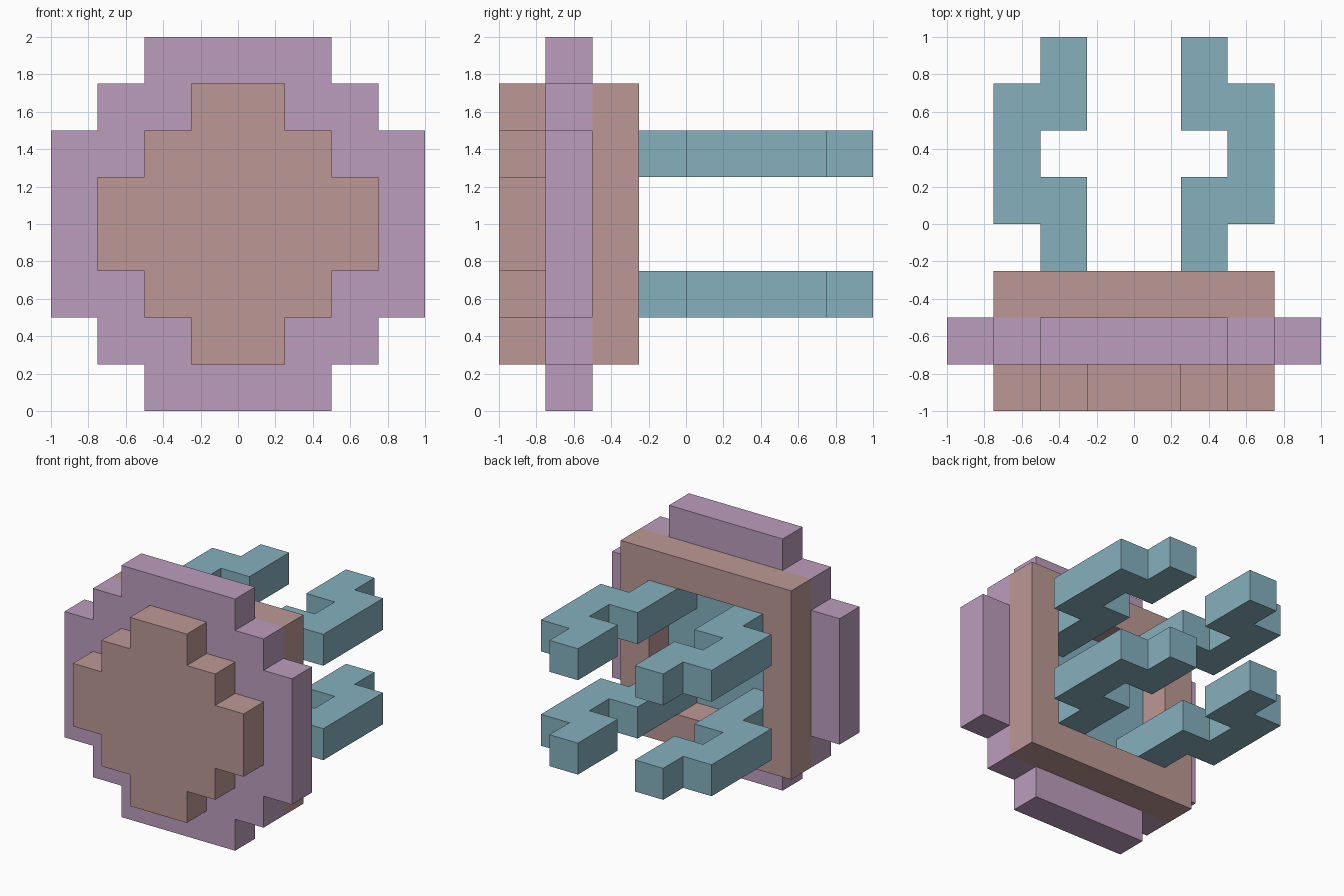
import bpy
import bmesh

cube = bpy.data.objects.get("Cube")
if cube:
    bpy.data.objects.remove(cube, do_unlink=True)


def material(name, rgb):
    """Flat material from an sRGB 0-255 colour."""
    lin = []
    for v in rgb:
        c = v / 255
        lin.append(c / 12.92 if c <= 0.04045 else ((c + 0.055) / 1.055) ** 2.4)
    mat = bpy.data.materials.new(name)
    mat.diffuse_color = (*lin, 1)
    mat.use_nodes = True
    mat.node_tree.nodes["Principled BSDF"].inputs["Base Color"].default_value = (*lin, 1)
    return mat


TEAL = material("dusty teal", (133, 176, 190))
MAUVE = material("dusty mauve", (188, 157, 190))
ROSE = material("rose brown", (188, 153, 149))


def extrude(name, loop, offset, mat):
    """Closed solid made by extruding a planar loop of points along offset."""
    bm = bmesh.new()
    face = bm.faces.new([bm.verts.new(p) for p in loop])
    new = bmesh.ops.extrude_face_region(bm, geom=[face])["geom"]
    bmesh.ops.translate(bm, vec=offset, verts=[v for v in new if isinstance(v, bmesh.types.BMVert)])
    bmesh.ops.recalc_face_normals(bm, faces=bm.faces)
    me = bpy.data.meshes.new(name)
    bm.to_mesh(me)
    bm.free()
    me.materials.append(mat)
    ob = bpy.data.objects.new(name, me)
    bpy.context.collection.objects.link(ob)
    return ob


def stepped_loop(quarter, y):
    """Mirror a quarter outline (x, height from centre) into a full loop."""
    half = quarter + [(x, -z) for x, z in reversed(quarter)]
    full = half + [(-x, -z) for x, z in half]
    return [(x, y, 1 + z) for x, z in full]


# Stepped round face and the wider rim behind it
extrude("front_face", stepped_loop(
    [(.25, .75), (.25, .5), (.5, .5), (.5, .25), (.75, .25)], -1), (0, .25, 0), ROSE)
extrude("rim", stepped_loop(
    [(.5, 1), (.5, .75), (.75, .75), (.75, .5), (1, .5)], -.75), (0, .25, 0), MAUVE)

# Square back frame with an open centre
bm = bmesh.new()
rings = []
for y in (-.5, -.25):
    for r in (.75, .5):
        rings.append([bm.verts.new((sx * r, y, 1 + sz * r))
                      for sx, sz in ((-1, -1), (1, -1), (1, 1), (-1, 1))])
outer_f, inner_f, outer_b, inner_b = rings
for a, b in ((outer_f, inner_f), (inner_f, inner_b), (inner_b, outer_b), (outer_b, outer_f)):
    for i in range(4):
        j = (i + 1) % 4
        bm.faces.new((a[i], a[j], b[j], b[i]))
bmesh.ops.recalc_face_normals(bm, faces=bm.faces)
me = bpy.data.meshes.new("back_frame")
bm.to_mesh(me)
bm.free()
me.materials.append(ROSE)
bpy.context.collection.objects.link(bpy.data.objects.new("back_frame", me))

# Thin panel at the bottom of the frame opening
extrude("recess_panel", [(-.5, -.5, .5), (.5, -.5, .5), (.5, -.5, 1.5), (-.5, -.5, 1.5)],
        (0, .005, 0), TEAL)

# Four crooked prongs: two heights, mirrored left and right
PRONG = [(.25, -.5), (.5, -.5), (.5, 0), (.75, 0), (.75, .75), (.5, .75),
         (.5, 1), (.25, 1), (.25, .5), (.5, .5), (.5, .25), (.25, .25)]
for side, s in (("left", 1), ("right", -1)):
    for level, z in (("lower", .5), ("upper", 1.25)):
        extrude(f"{level}_{side}_prong", [(s * x, y, z) for x, y in PRONG], (0, 0, .25), TEAL)
